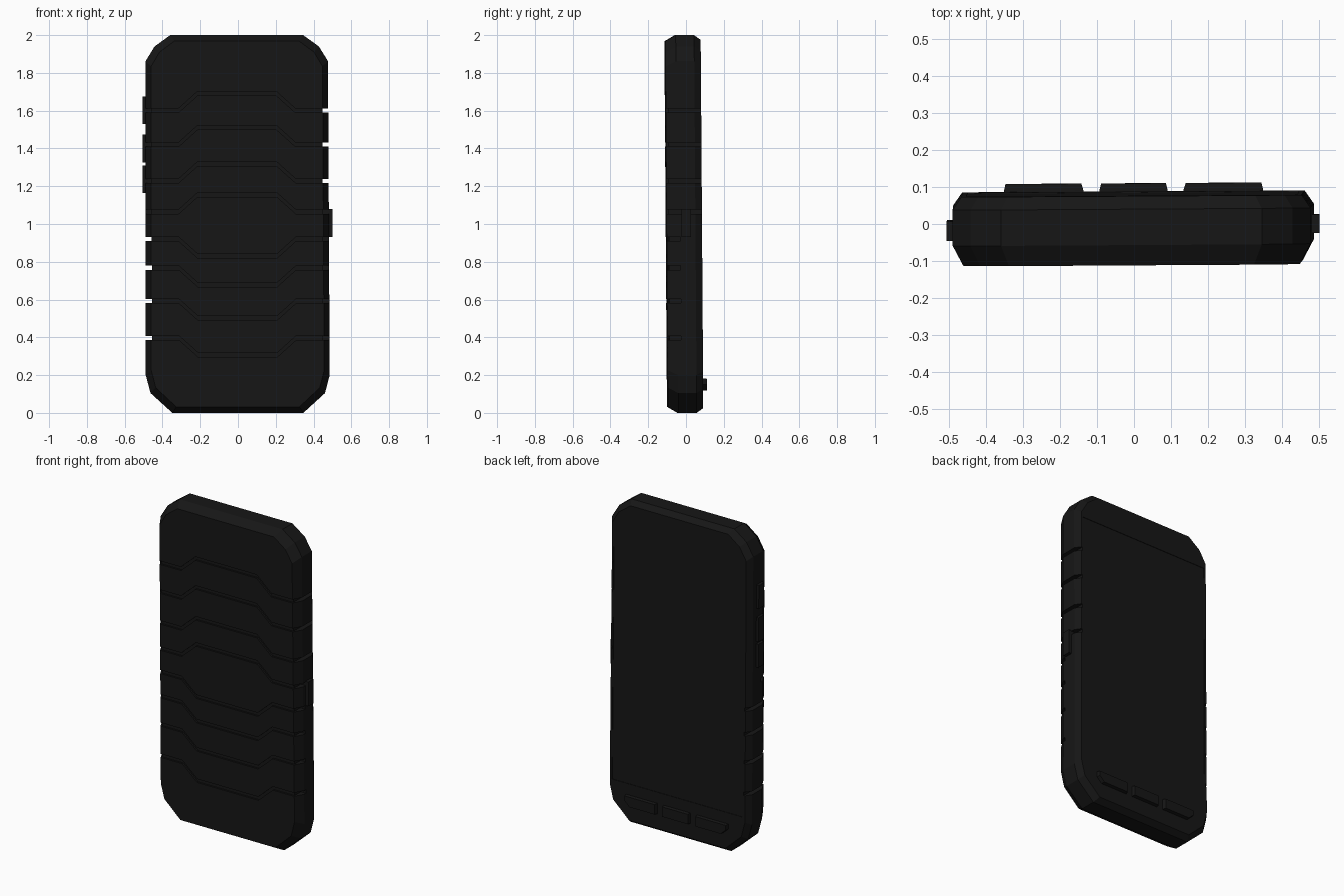
import bpy, bmesh
from mathutils import Vector

if "Cube" in bpy.data.objects:
    bpy.data.objects.remove(bpy.data.objects["Cube"])

black = bpy.data.materials.new("black_rubber")
black.diffuse_color = (0.008, 0.008, 0.008, 1)
black.use_nodes = True
black.node_tree.nodes["Principled BSDF"].inputs["Base Color"].default_value = black.diffuse_color
parts = []


def make(name, bm):
    bmesh.ops.recalc_face_normals(bm, faces=bm.faces)
    me = bpy.data.meshes.new(name)
    bm.to_mesh(me)
    bm.free()
    ob = bpy.data.objects.new(name, me)
    bpy.context.collection.objects.link(ob)
    return ob


def loft(bm, loops):
    """Skin equal-length loops of points and cap both ends."""
    rings = [[bm.verts.new(p) for p in loop] for loop in loops]
    n = len(rings[0])
    for a, b in zip(rings, rings[1:]):
        for i in range(n):
            j = (i + 1) % n
            bm.faces.new((a[i], a[j], b[j], b[i]))
    bm.faces.new(rings[0])
    bm.faces.new(rings[-1])


def prism(bm, pts, y0, y1):
    loft(bm, [[(x, y, z) for x, z in pts] for y in (y0, y1)])


def rect(x0, x1, z0, z1):
    return [(x0, z0), (x1, z0), (x1, z1), (x0, z1)]


def part(ob):
    ob.data.materials.clear()
    ob.data.materials.append(black)
    parts.append(ob)


def cut(ob, cutter):
    cutter.hide_render = True
    mod = ob.modifiers.new("cut", 'BOOLEAN')
    mod.operation = 'DIFFERENCE'
    mod.solver = 'EXACT'
    mod.object = cutter
    bpy.context.view_layer.objects.active = ob
    bpy.ops.object.modifier_apply(modifier=mod.name)
    bpy.data.objects.remove(cutter)


# Case shell: clipped-corner outline lofted through a chamfered depth
half = [(0.347, 0), (0.462, 0.105), (0.487, 0.2),
        (0.483, 1.862), (0.435, 1.94), (0.352, 2.0)]
outline = half + [(-x, z) for x, z in reversed(half)]
sections = [(-0.105, 0.94, 0.968), (-0.05, 1, 1), (0.047, 1, 1), (0.082, 0.95, 0.975)]
bm = bmesh.new()
loft(bm, [[(x * sx, y, 1 + (z - 1) * sz) for x, z in outline] for y, sx, sz in sections])
case = make("case", bm)

# Chevron grooves across the front
levels = [(1.6, 1), (1.42, 1), (1.228, 1), (1.065, 1),
          (0.92, -1), (0.768, -1), (0.592, -1), (0.397, -1)]
bm = bmesh.new()
w = 0.011
for z, d in levels:
    path = [(-0.6, z), (-0.31, z), (-0.21, z + 0.09 * d),
            (0.21, z + 0.09 * d), (0.31, z), (0.6, z)]
    prism(bm, [(x, a - w) for x, a in path] + [(x, a + w) for x, a in reversed(path)],
          -0.2, -0.094)
cut(case, make("chevron_cutter", bm))

# Grooves down the sides: full depth or stopping part way
bm = bmesh.new()
for z, d in levels:
    for s in (-1, 1):
        full = s == d
        prism(bm, rect(s * 0.453, s * 0.6, z - w, z + w), -0.21, 0.2 if full else -0.033)
cut(case, make("side_cutter", bm))

# Slightly sunken screen
bm = bmesh.new()
prism(bm, rect(-0.447, 0.447, 0.25, 1.81), 0.079, 0.2)
cut(case, make("screen_cutter", bm))
part(case)


# Side keys
def key(name, s, z0, z1, y0, y1, reach):
    bm = bmesh.new()
    prism(bm, rect(s * 0.45, s * reach, z0, z1), y0, y1)
    part(make(name, bm))


key("side_key_right", 1, 0.93, 1.08, -0.027, 0.023, 0.505)
for i, (z0, z1) in enumerate([(1.53, 1.675), (1.325, 1.475), (1.165, 1.31)]):
    key("side_key_left_%d" % i, -1, z0, z1, -0.038, 0.015, 0.5)


# Three raised keys under the screen, outer ones clipped at the lower corner
def face_key(name, pts):
    c = sum((Vector(p) for p in pts), Vector((0, 0))) / len(pts)
    bm = bmesh.new()
    loft(bm, [[(c.x + (x - c.x) * k, y, c.y + (z - c.y) * k) for x, z in pts]
              for y, k in ((0.075, 1), (0.085, 1), (0.104, 0.95))])
    part(make(name, bm))


face_key("home_key", rect(-0.092, 0.092, 0.118, 0.182))
for s, n in ((-1, "left"), (1, "right")):
    face_key("outer_key_" + n, [(s * x, z) for x, z in
             [(0.135, 0.118), (0.315, 0.118), (0.35, 0.15), (0.35, 0.182), (0.135, 0.182)]])

# Slight overall lean of the standing phone
for ob in parts:
    for v in ob.data.vertices:
        x, y, z = v.co
        v.co = (x - 0.004 - 0.003 * (z - 1), y - 0.007 * (z - 1) + 0.006 * x, z)
